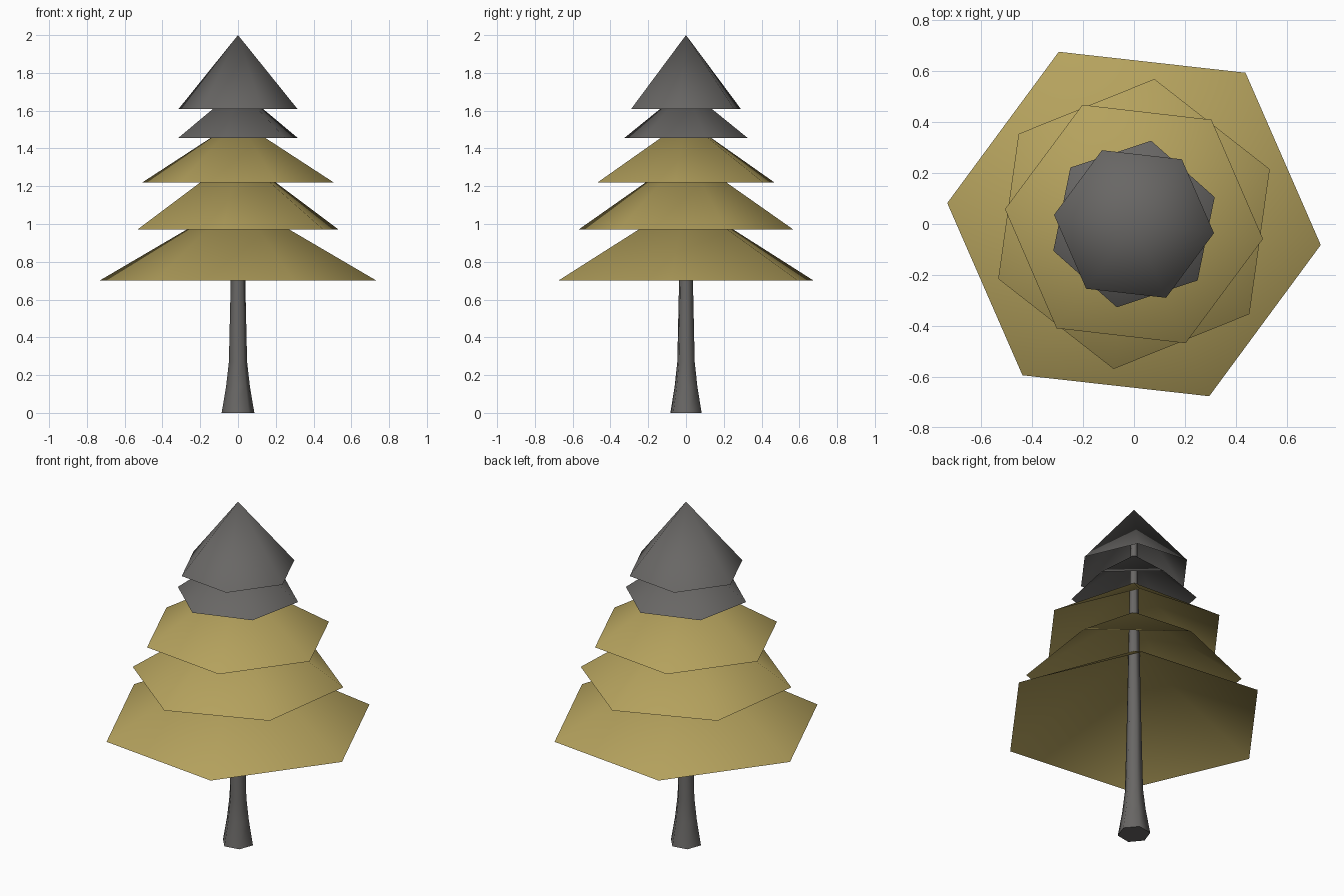
import bpy
import bmesh
from math import cos, sin, radians

if "Cube" in bpy.data.objects:
    bpy.data.objects.remove(bpy.data.objects["Cube"])

SIDES = 6


def material(name, rgb):
    mat = bpy.data.materials.new(name)
    mat.use_nodes = True
    mat.diffuse_color = (*rgb, 1)
    mat.node_tree.nodes["Principled BSDF"].inputs["Base Color"].default_value = (*rgb, 1)
    return mat


def ring(bm, radius, z, turn):
    angles = [radians(turn + 360 * i / SIDES) for i in range(SIDES)]
    return [bm.verts.new((radius * cos(a), radius * sin(a), z)) for a in angles]


def finish(name, bm, mat):
    mesh = bpy.data.meshes.new(name)
    bm.to_mesh(mesh)
    bm.free()
    mesh.materials.append(mat)
    obj = bpy.data.objects.new(name, mesh)
    bpy.context.collection.objects.link(obj)
    return obj


def bough_tier(name, radius, base, apex, turn, mat):
    """Open six-sided cone, smooth shaded."""
    bm = bmesh.new()
    rim = ring(bm, radius, base, turn)
    tip = bm.verts.new((0, 0, apex))
    for i in range(SIDES):
        bm.faces.new((rim[i], rim[(i + 1) % SIDES], tip)).smooth = True
    return finish(name, bm, mat)


def tapered_trunk(name, profile, turn, mat):
    """Flared trunk lofted through (radius, height) rings."""
    bm = bmesh.new()
    rings = [ring(bm, r, z, turn) for r, z in profile]
    for low, high in zip(rings, rings[1:]):
        for i in range(SIDES):
            j = (i + 1) % SIDES
            bm.faces.new((low[i], low[j], high[j], high[i])).smooth = True
    bm.faces.new(rings[0][::-1])
    bm.faces.new(rings[-1])
    return finish(name, bm, mat)


grey = material("charcoal grey", (0.14, 0.135, 0.13))
straw = material("straw yellow", (0.46, 0.36, 0.11))

# Trunk, running up inside the boughs
tapered_trunk("trunk", [(0.088, 0), (0.064, 0.14), (0.049, 0.27),
                        (0.039, 0.7), (0.018, 1.79)], 10, grey)

# Boughs from the lowest to the treetop: radius, base, apex, turn
bough_tier("lowest_boughs", 0.738, 0.70, 1.13, 53.6, straw)
bough_tier("lower_boughs", 0.575, 0.97, 1.37, 22, straw)
bough_tier("middle_boughs", 0.51, 1.22, 1.55, 53.4, straw)
bough_tier("upper_boughs", 0.334, 1.455, 1.72, 18.4, grey)
bough_tier("treetop", 0.316, 1.61, 2.0, 53.5, grey)
